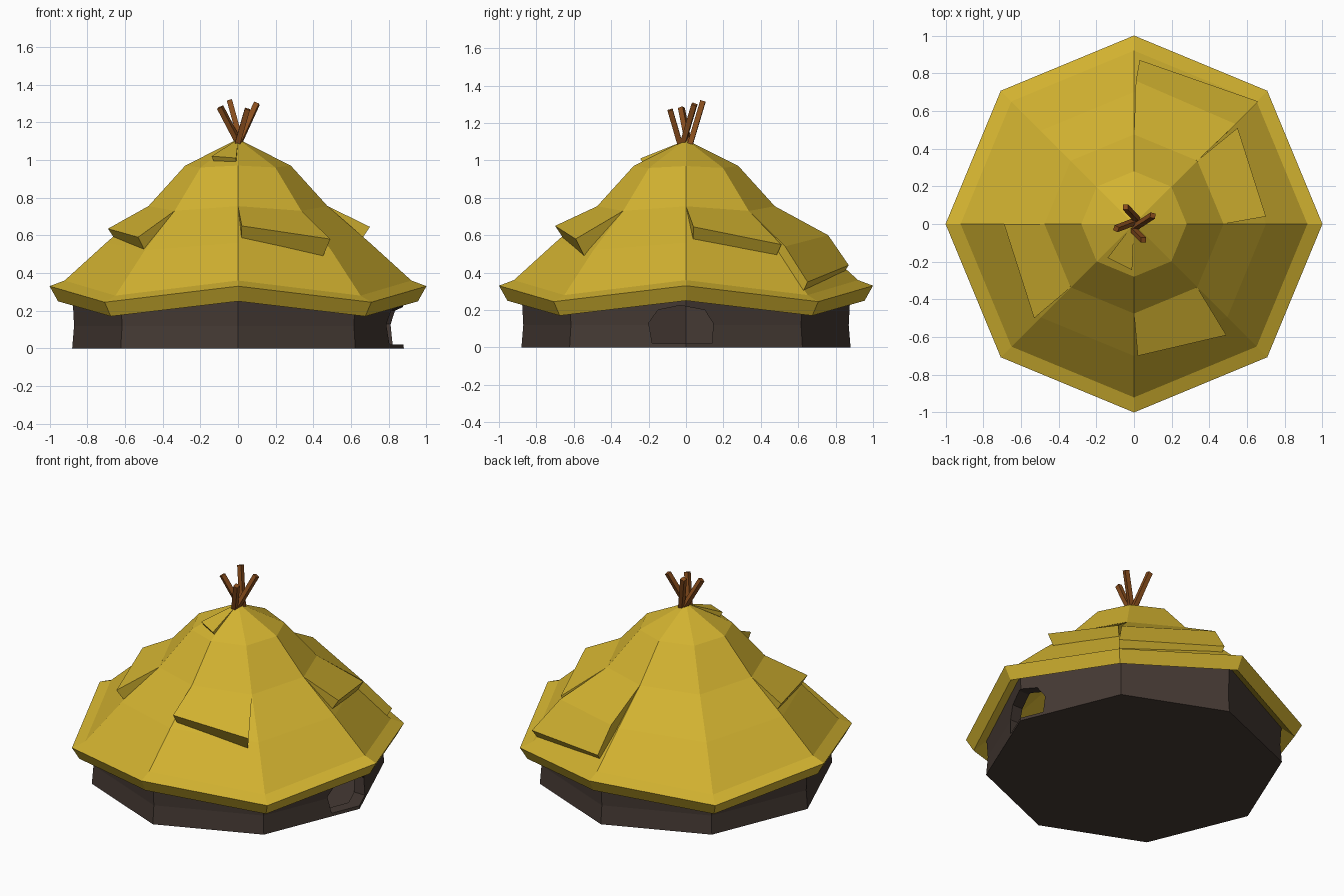
import bpy, bmesh, math
from mathutils import Vector

if "Cube" in bpy.data.objects:
    bpy.data.objects.remove(bpy.data.objects["Cube"])

SIDES = 8


def material(name, rgb):
    m = bpy.data.materials.new(name)
    m.diffuse_color = (*rgb, 1)
    m.use_nodes = True
    m.node_tree.nodes["Principled BSDF"].inputs["Base Color"].default_value = m.diffuse_color
    return m


straw = material("straw", (0.65, 0.45, 0.03))
mud = material("dark_mud", (0.06, 0.042, 0.034))
wood = material("wood", (0.25, 0.075, 0.012))


def make_object(name, verts, faces, mat):
    me = bpy.data.meshes.new(name)
    me.from_pydata(verts, [], faces)
    bm = bmesh.new()
    bm.from_mesh(me)
    bmesh.ops.recalc_face_normals(bm, faces=bm.faces)
    bm.to_mesh(me)
    bm.free()
    ob = bpy.data.objects.new(name, me)
    bpy.context.collection.objects.link(ob)
    me.materials.append(mat)
    return ob


def bridge(rings, n):
    return [(r * n + i, r * n + (i + 1) % n, (r + 1) * n + (i + 1) % n, (r + 1) * n + i)
            for r in range(rings - 1) for i in range(n)]


def lathe(name, profile, mat):
    """Octagonal shell; profile rows are radius, height on axes, height on diagonals."""
    verts = []
    for r, z_axis, z_diag in profile:
        for i in range(SIDES):
            a = math.tau * i / SIDES
            verts.append((r * math.cos(a), r * math.sin(a), z_diag if i % 2 else z_axis))
    n = len(profile)
    faces = bridge(n, SIDES)
    faces += [tuple(range(SIDES)), tuple(range((n - 1) * SIDES, n * SIDES))]
    return make_object(name, verts, faces, mat)


# Thatched roof: outer slope, drooping eave, hollow underside
lathe("thatched_roof", [
    (0.012, 1.105, 1.105), (0.28, 0.97, 0.96), (0.475, 0.755, 0.73),
    (0.70, 0.56, 0.52), (0.92, 0.36, 0.28), (1.0, 0.33, 0.245),
    (0.955, 0.25, 0.17), (0.83, 0.34, 0.27), (0.44, 0.66, 0.64), (0.02, 0.98, 0.98)], straw)


# Overlapping thatch layers: rows of point pairs, flush at the top, raised at the lower edge
def thatch_layer(name, rows):
    top = [Vector(p) for row in rows for p in row]
    inward = [Vector((-p.x, -p.y, 0)).normalized() * 0.06 + Vector((0, 0, -0.09)) for p in top]
    low = [p + o for p, o in zip(top, inward)]
    n, k = len(rows), len(top)
    faces = []
    for i in range(n - 1):
        a, b, c, d = 2 * i, 2 * i + 1, 2 * i + 3, 2 * i + 2
        faces += [(a, b, c, d), (a + k, d + k, c + k, b + k),
                  (a, d, d + k, a + k), (b, b + k, c + k, c)]
    faces += [(0, k, k + 1, 1), (k - 2, k - 1, 2 * k - 1, 2 * k - 2)]
    make_object(name, top + low, faces, straw)


thatch_layer("thatch_layer_right", [((.475, 0, .755), (.336, .336, .73)),
                                    ((.70, .04, .645), (.55, .51, .55))])
thatch_layer("thatch_layer_left", [((-.475, 0, .755), (-.336, -.336, .73)),
                                   ((-.69, 0, .635), (-.53, -.5, .59))])
thatch_layer("thatch_layer_front", [((0, -.475, .755), (.336, -.336, .73)),
                                    ((.02, -.70, .65), (.49, -.59, .58))])
thatch_layer("thatch_layer_back", [((0, .475, .755), (.336, .336, .73)),
                                   ((.01, .76, .60), (.54, .53, .54)),
                                   ((.03, .87, .44), (.66, .65, .35))])
thatch_layer("thatch_layer_crown", [((0, -.02, 1.10), (-.015, -.015, 1.10)),
                                    ((-.01, -.245, 1.01), (-.14, -.18, 1.02))])

# Octagonal mud wall with a hollow inside and a thin floor
wall = lathe("mud_wall", [(0.88, 0, 0), (0.87, 0.12, 0.12), (0.88, 0.31, 0.27),
                          (0.80, 0.31, 0.27), (0.80, 0.015, 0.015)], mud)

# Arched doorway cut through the right side
arch = [(-.18, .02), (-.20, .13), (-.15, .2), (-.03, .225), (.10, .2), (.145, .13), (.14, .02)]
n = len(arch)
cutter = make_object("doorway_cutter",
                     [(x, y, z) for x in (0.6, 1.1) for y, z in arch],
                     bridge(2, n) + [tuple(range(n)), tuple(range(n, 2 * n))], mud)
cutter.hide_render = True
cutter.hide_viewport = True
cut = wall.modifiers.new("doorway", "BOOLEAN")
cut.operation = "DIFFERENCE"
cut.solver = "EXACT"
cut.object = cutter

# Pole ends poking out of the top
poles = [((.02, .02, 1.08), (-.045, .09, 1.315)), ((.01, .015, 1.08), (-.095, -.025, 1.28)),
         ((0, -.02, 1.08), (.10, .045, 1.30)), ((-.005, -.03, 1.08), (.05, -.085, 1.27))]
for i, (a, b) in enumerate(poles):
    a, b = Vector(a), Vector(b)
    bpy.ops.mesh.primitive_cylinder_add(vertices=4, radius=0.02, depth=(b - a).length,
                                        location=(a + b) / 2)
    ob = bpy.context.object
    ob.name = f"roof_pole_{i + 1}"
    ob.rotation_euler = (b - a).to_track_quat("Z", "Y").to_euler()
    ob.data.materials.append(wood)
